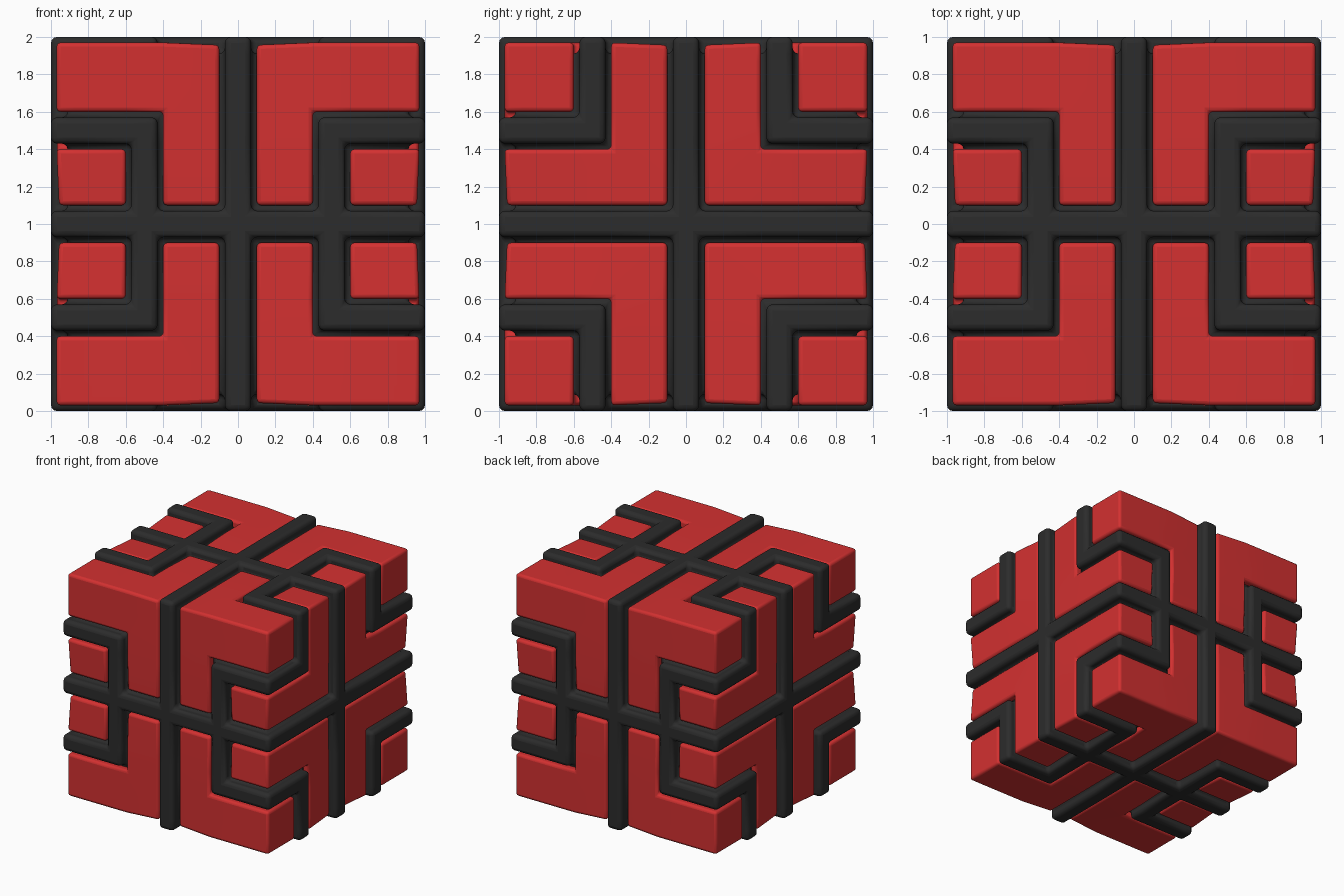
import bpy, bmesh
from itertools import product
from mathutils import Vector

if "Cube" in bpy.data.objects:
    bpy.data.objects.remove(bpy.data.objects["Cube"])


def on_bar(i, j, k):
    """Layout of the bars on the outer layer (index 4) of one octant."""
    def cross(u, v):
        return u == 0 or v == 0

    def side(u, v):      # corner brackets on the left / right sides
        return cross(u, v) or (u == 2 and v >= 2) or (v == 2 and u >= 2)

    def face(u, v):      # square brackets on front / back / top / bottom
        return cross(u, v) or (u == 2 and v <= 2) or (v == 2 and u >= 2)

    return (i == 4 and side(j, k)) or (j == 4 and face(i, k)) or (k == 4 and face(i, j))


def octant(name, cuts, filled, color, bevel, segments, dip=0.0):
    """Skin the filled cells of an uneven grid, then mirror to all eight corners."""
    bm = bmesh.new()
    cells = {c for c in product(range(5), repeat=3) if filled(*c)}
    verts = {}

    def vert(idx):
        if idx not in verts:
            co = [cuts[n] for n in idx]
            for a in range(3):   # panels sink slightly toward the middle bars
                if idx[a] == 5 and min(idx[b] for b in range(3) if b != a) == 1:
                    co[a] -= dip
            verts[idx] = bm.verts.new(co)
        return verts[idx]

    for c in cells:
        for a, s in product(range(3), (0, 1)):
            n = list(c)
            n[a] += 1 if s else -1
            if tuple(n) in cells or n[a] < 0:
                continue
            b, d = (a + 1) % 3, (a + 2) % 3
            quad = []
            for u, v in ((0, 0), (1, 0), (1, 1), (0, 1)):
                p = list(c)
                p[a] += s
                p[b] += u
                p[d] += v
                quad.append(vert(tuple(p)))
            bm.faces.new(quad if s else quad[::-1])
    bm.normal_update()
    me = bpy.data.meshes.new(name)
    bm.to_mesh(me)
    bm.free()
    ob = bpy.data.objects.new(name, me)
    bpy.context.collection.objects.link(ob)
    ob.location = Vector((0, 0, 1))

    mat = bpy.data.materials.new(name + "_color")
    mat.diffuse_color = color
    mat.use_nodes = True
    mat.node_tree.nodes["Principled BSDF"].inputs["Base Color"].default_value = mat.diffuse_color
    me.materials.append(mat)

    mir = ob.modifiers.new("Mirror", 'MIRROR')
    mir.use_axis = (True, True, True)
    bev = ob.modifiers.new("Bevel", 'BEVEL')
    bev.width = bevel
    bev.segments = segments
    bev.limit_method = 'ANGLE'
    bpy.ops.object.select_all(action='DESELECT')
    bpy.context.view_layer.objects.active = ob
    ob.select_set(True)
    bpy.ops.object.shade_smooth_by_angle(angle=0.7)
    return ob


# Dark core with raised bars
octant("dark_bars", [0, 0.07, 0.43, 0.57, 0.91, 1.0],
       lambda i, j, k: max(i, j, k) < 4 or on_bar(i, j, k),
       (0.025, 0.025, 0.025, 1), 0.032, 3)

# Red corner blocks with channels for the bars
octant("red_panels", [0, 0.10, 0.40, 0.60, 0.87, 0.97],
       lambda i, j, k: min(i, j, k) >= 1 and not on_bar(i, j, k),
       (0.65, 0.03, 0.03, 1), 0.022, 3, dip=0.013)
